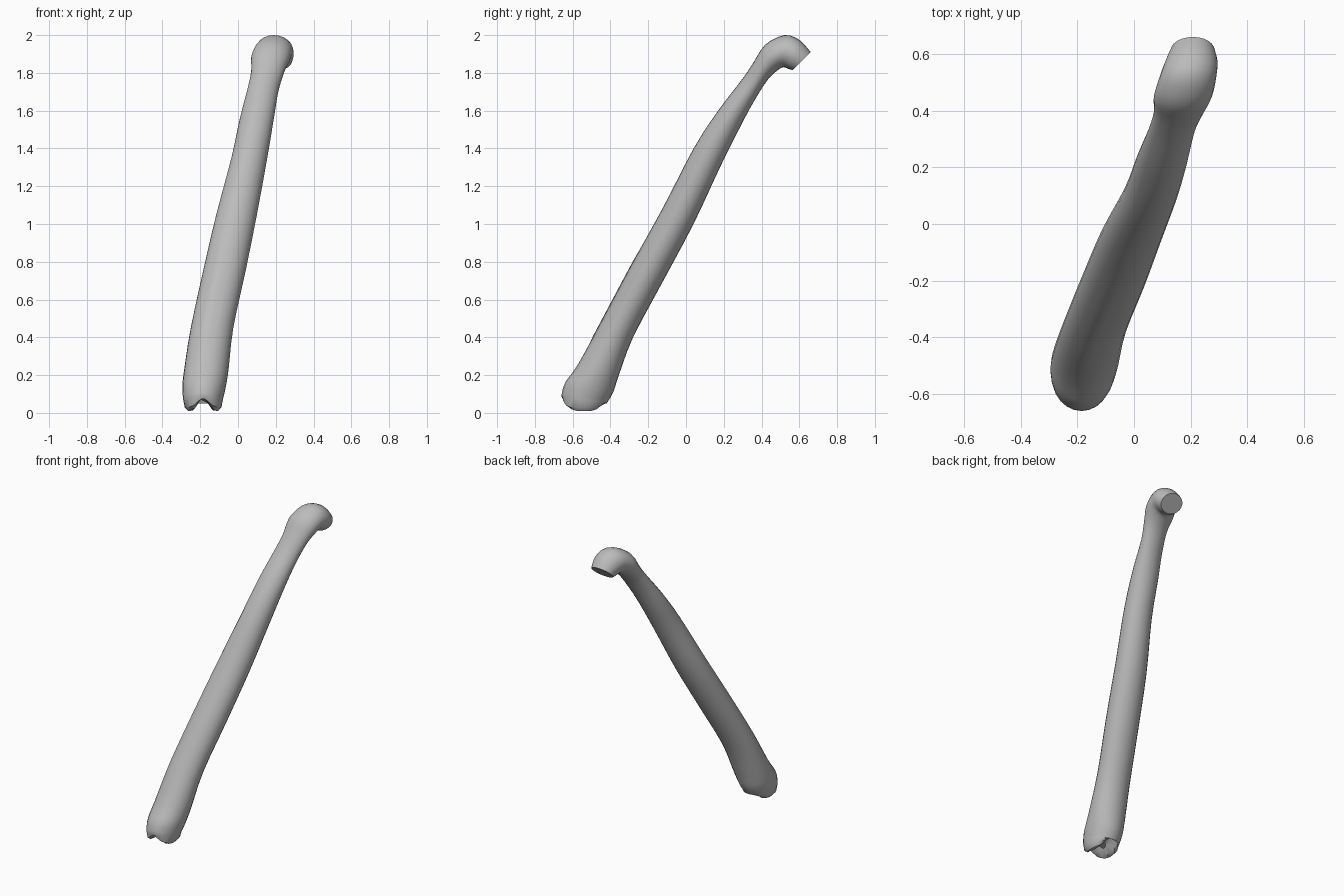
import bpy, bmesh, math

cube = bpy.data.objects.get("Cube")
if cube:
    bpy.data.objects.remove(cube)

grey = bpy.data.materials.new("bone grey")
grey.use_nodes = True
colour = (0.5, 0.5, 0.5, 1)
grey.diffuse_color = colour
grey.node_tree.nodes["Principled BSDF"].inputs["Base Color"].default_value = colour

# Cross-sections from knee end to head: front y, z, back y, z, then x limits
SECTIONS = [
    (-.66, .09, -.42, .05, -.29, -.08),
    (-.64, .16, -.385, .11, -.295, -.065),
    (-.57, .26, -.355, .20, -.285, -.05),
    (-.44, .50, -.28, .40, -.25, -.025),
    (-.28, .80, -.12, .70, -.185, .04),
    (-.115, 1.10, .04, 1.0, -.115, .10),
    (.04, 1.40, .18, 1.30, -.035, .155),
    (.17, 1.60, .29, 1.52, .01, .19),
    (.30, 1.77, .36, 1.65, .05, .215),
    (.36, 1.86, .43, 1.76, .07, .245),
    (.42, 1.95, .48, 1.81, .07, .275),
    (.52, 2.0, .515, 1.83, .09, .29),
    (.60, 1.975, .545, 1.82, .11, .295),
    (.66, 1.91, .565, 1.815, .13, .285),
]
SIDES, STEPS = 24, 3


def spline(a, b, c, d, t):
    """Smooth blend between b and c."""
    return tuple(q + .5 * t * (r - p + t * (2*p - 5*q + 4*r - s + t * (3*(q - r) + s - p)))
                 for p, q, r, s in zip(a, b, c, d))


def section_points(sec):
    fy, fz, by, bz, x0, x1 = sec
    cx, cy, cz = (x0 + x1) / 2, (fy + by) / 2, (fz + bz) / 2
    points = []
    for i in range(SIDES):
        a = math.tau * i / SIDES
        u, v = math.cos(a), math.sin(a)
        # low ridge along the front of the lower shaft
        if i == SIDES * 17 // 24 and .35 < cz < .8:
            u, v = u * 1.06, v * 1.06
        points.append((cx + u * (x1 - x0) / 2, cy - v * (fy - by) / 2, cz - v * (fz - bz) / 2))
    return points


bm = bmesh.new()


def add_ring(points):
    return [bm.verts.new(p) for p in points]


def bridge(a, b):
    for i in range(SIDES):
        j = (i + 1) % SIDES
        bm.faces.new((a[i], a[j], b[j], b[i]))


# Shaft and bent head
rings = []
last = len(SECTIONS) - 1
for k in range(last):
    near = [SECTIONS[min(max(k + o, 0), last)] for o in (-1, 0, 1, 2)]
    for s in range(STEPS):
        rings.append(add_ring(section_points(spline(*near, s / STEPS))))
rings.append(add_ring(section_points(SECTIONS[last])))
for a, b in zip(rings, rings[1:]):
    bridge(a, b)

# Flat cut on the head
bm.faces.new(rings[-1])

# Two rounded lobes with a groove running front to back
fy, fz, by, bz, x0, x1 = SECTIONS[0]
cx, cy = (x0 + x1) / 2, (fy + by) / 2
outer = rings[0]
for scale, drop in ((.93, .03), (.75, .008), (.5, 0), (.25, 0)):
    points = []
    for v in rings[0]:
        x, y = cx + (v.co.x - cx) * scale, cy + (v.co.y - cy) * scale
        groove = math.exp(-((x - cx) / .04) ** 2)
        points.append((x, y, drop + (.078 - drop) * groove))
    inner = add_ring(points)
    bridge(inner, outer)
    outer = inner
bm.faces.new(outer[::-1])

bmesh.ops.recalc_face_normals(bm, faces=bm.faces)
mesh = bpy.data.meshes.new("leg_bone")
bm.to_mesh(mesh)
bm.free()
mesh.materials.append(grey)
bone = bpy.data.objects.new("leg_bone", mesh)
bpy.context.collection.objects.link(bone)
bpy.ops.object.select_all(action="DESELECT")
bone.select_set(True)
bpy.context.view_layer.objects.active = bone
bpy.ops.object.shade_smooth_by_angle(angle=math.radians(40))
